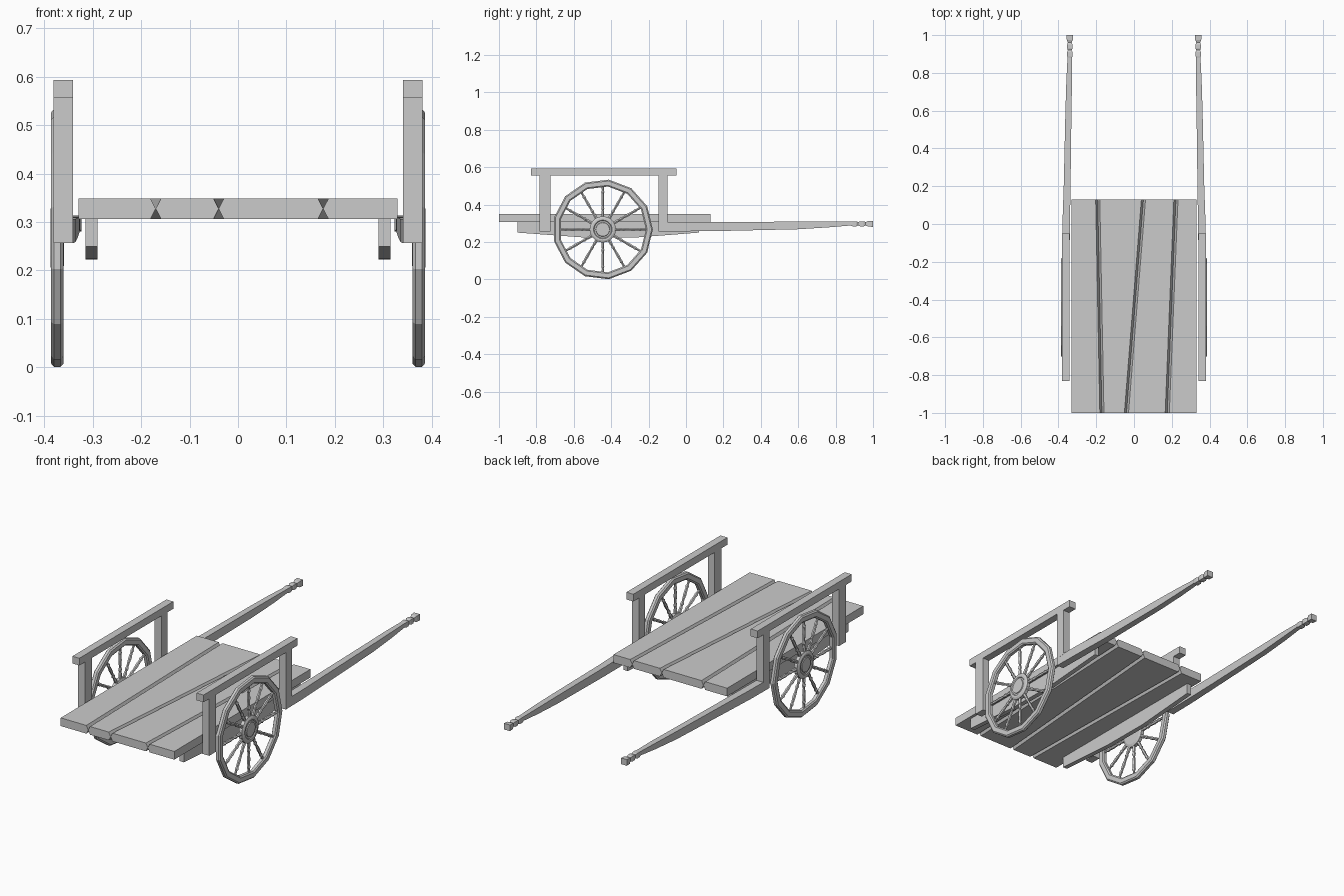
import bpy, bmesh, math
from mathutils import Vector, Matrix

if "Cube" in bpy.data.objects:
    bpy.data.objects.remove(bpy.data.objects["Cube"])


def loft(bm, sections, closed=False):
    """Skin a list of equal-length point rings; cap the ends unless closed."""
    rings = [[bm.verts.new(p) for p in s] for s in sections]
    n = len(rings[0])
    pairs = list(zip(rings, rings[1:]))
    if closed:
        pairs.append((rings[-1], rings[0]))
    for a, b in pairs:
        for i in range(n):
            j = (i + 1) % n
            bm.faces.new((a[i], a[j], b[j], b[i]))
    if not closed:
        bm.faces.new(rings[0][::-1])
        bm.faces.new(rings[-1])


def finish(name, bm, mirror=True):
    bmesh.ops.recalc_face_normals(bm, faces=bm.faces)
    me = bpy.data.meshes.new(name)
    bm.to_mesh(me)
    bm.free()
    ob = bpy.data.objects.new(name, me)
    bpy.context.collection.objects.link(ob)
    if mirror:
        m = ob.modifiers.new("mirror", 'MIRROR')
        m.use_bisect_axis[0] = False
        m.use_mirror_merge = False
    return ob


def rect(y, x0, x1, z0, z1):
    return [(x0, y, z0), (x1, y, z0), (x1, y, z1), (x0, y, z1)]


def box(name, x0, x1, y0, y1, z0, z1):
    bm = bmesh.new()
    loft(bm, [rect(y0, x0, x1, z0, z1), rect(y1, x0, x1, z0, z1)])
    return finish(name, bm)


def circle(x, r, n):
    """Ring about the wheel axle at distance x from the centre line."""
    return [(x, AXLE_Y + r * math.cos(2 * math.pi * i / n),
             AXLE_Z + r * math.sin(2 * math.pi * i / n)) for i in range(n)]


# Bed planks: skewed boards meeting at pointed edges (V grooves above and below)
Z0, Z1, ZM, G = 0.306, 0.349, 0.3275, 0.011
front_x = [-0.33, -0.17, -0.04, 0.176, 0.33]
back_x = [-0.33, -0.192, 0.05, 0.222, 0.33]
for k in range(4):
    bm = bmesh.new()
    secs = []
    for y, xs in ((-1.0, front_x), (0.13, back_x)):
        a, b = xs[k], xs[k + 1]
        ga = 0 if k == 0 else G
        gb = 0 if k == 3 else G
        secs.append([(a + ga, y, Z0), (b - gb, y, Z0), (b, y, ZM),
                     (b - gb, y, Z1), (a + ga, y, Z1), (a, y, ZM)])
    loft(bm, secs)
    finish(f"bed_plank_{k + 1}", bm, mirror=False)

# Bearers under the bed, bellied downward
bm = bmesh.new()
belly = [(-0.9, 0.25), (-0.56, 0.225), (-0.28, 0.223), (0.07, 0.25)]
loft(bm, [rect(y, 0.29, 0.315, z, 0.306) for y, z in belly])
finish("bed_bearer", bm)

# Side frames
box("side_top_rail", 0.341, 0.381, -0.83, -0.05, 0.556, 0.594)
box("side_front_post", 0.341, 0.381, -0.783, -0.725, 0.257, 0.556)
box("side_back_post", 0.341, 0.381, -0.147, -0.098, 0.3, 0.556)

# Pull shafts tapering into beaded handles: y, centre x, half width, low z, high z
shaft = [(-0.147, 0.361, 0.020, 0.257, 0.306), (0.0, 0.359, 0.020, 0.257, 0.306),
         (0.2, 0.354, 0.018, 0.259, 0.306), (0.6, 0.347, 0.016, 0.268, 0.309),
         (0.76, 0.343, 0.015, 0.278, 0.310), (0.88, 0.340, 0.012, 0.288, 0.309)]
for y, w in ((0.89, 0.014), (0.91, 0.014), (0.92, 0.010), (0.93, 0.014), (0.95, 0.014),
             (0.96, 0.010), (0.975, 0.016), (1.0, 0.017)):
    shaft.append((y, 0.340, w, 0.297 - w * 0.95, 0.297 + w * 0.95))
bm = bmesh.new()
loft(bm, [rect(y, c - w, c + w, a, b) for y, c, w, a, b in shaft])
finish("pull_shaft", bm)

# Wheels: 13-sided rim
AXLE_Y, AXLE_Z, MID = -0.445, 0.267, 0.3735
bm = bmesh.new()
rim = [(-0.013, 0.238), (-0.013, 0.261), (-0.007, 0.268), (0.007, 0.268),
       (0.013, 0.261), (0.013, 0.238), (0.008, 0.231), (-0.008, 0.231)]
loft(bm, [circle(MID + x, r, 13) for x, r in rim], closed=True)
finish("wheel_rim", bm)

# Hub with stepped rings
bm = bmesh.new()
hub = [(-0.014, 0.036), (-0.014, 0.056), (-0.009, 0.070), (0.009, 0.070), (0.014, 0.060),
       (0.014, 0.050), (0.010, 0.046), (0.010, 0.038), (0.014, 0.036)]
loft(bm, [circle(MID + x, r, 20) for x, r in hub])
finish("wheel_hub", bm)

# Turned spokes: distance from axle, radius
turned = [(0.06, 0.009), (0.09, 0.009), (0.10, 0.006), (0.11, 0.010), (0.125, 0.006),
          (0.16, 0.009), (0.19, 0.007), (0.20, 0.010), (0.21, 0.006), (0.24, 0.008)]
bm = bmesh.new()
for k in range(12):
    rot = Matrix.Rotation(k * math.pi / 6, 3, 'X')
    hubc = Vector((MID, AXLE_Y, AXLE_Z))
    loft(bm, [[hubc + rot @ Vector((r * math.cos(i * math.pi / 3), r * math.sin(i * math.pi / 3), d))
               for i in range(6)] for d, r in turned])
finish("wheel_spokes", bm)
